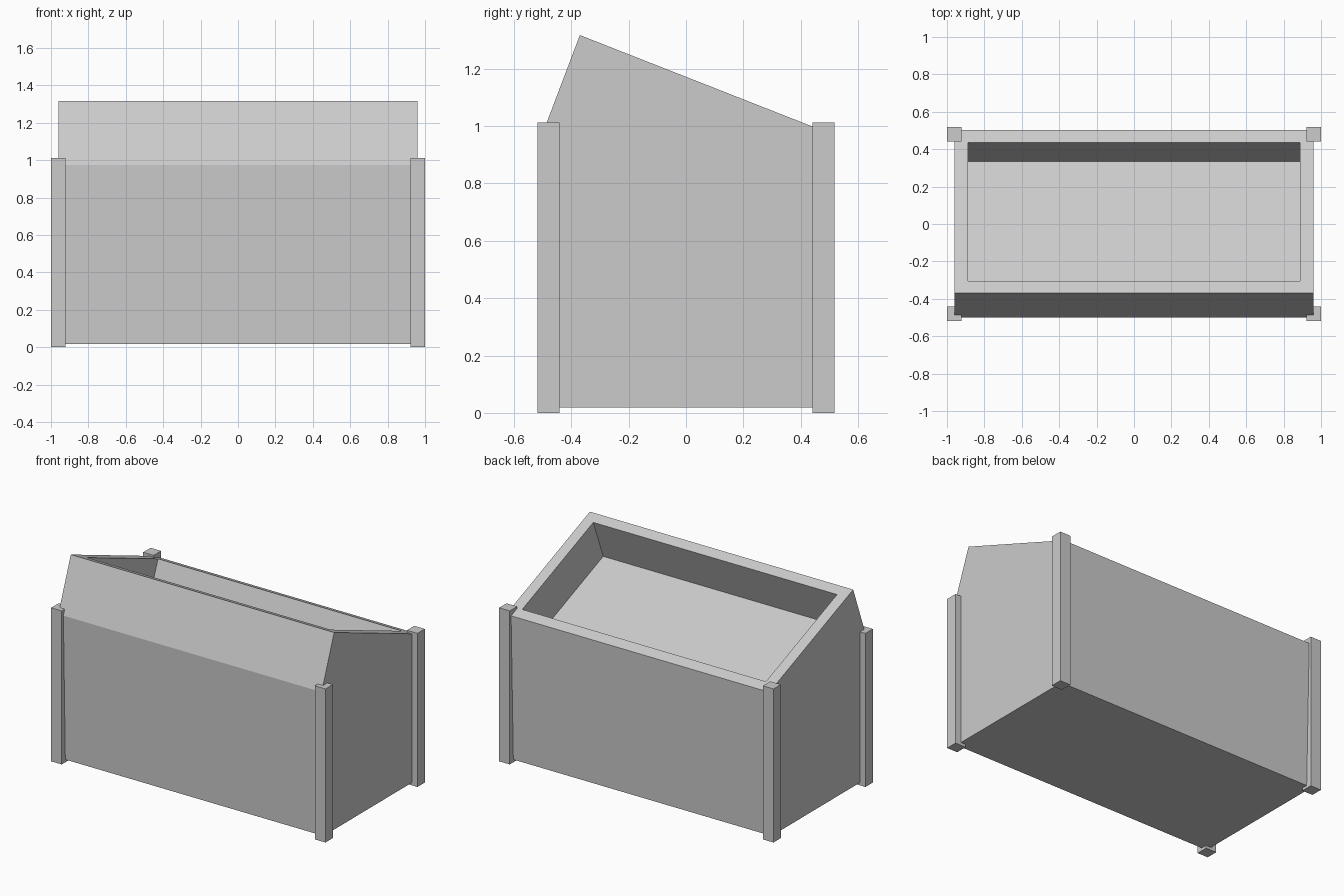
import bpy, bmesh
from mathutils import Vector

if "Cube" in bpy.data.objects:
    bpy.data.objects.remove(bpy.data.objects["Cube"], do_unlink=True)

grey = bpy.data.materials.new("plain grey")
grey.use_nodes = True
colour = (0.6, 0.6, 0.6, 1)
grey.diffuse_color = colour
grey.node_tree.nodes["Principled BSDF"].inputs["Base Color"].default_value = colour


def finish(name, bm):
    bmesh.ops.recalc_face_normals(bm, faces=bm.faces)
    mesh = bpy.data.meshes.new(name)
    bm.to_mesh(mesh)
    bm.free()
    mesh.materials.append(grey)
    ob = bpy.data.objects.new(name, mesh)
    bpy.context.collection.objects.link(ob)
    return ob


# Bin body: side profile extruded across x
HALF = 0.96
profile = [(-0.48, 0.018), (0.48, 0.018), (0.503, 0.974), (-0.37, 1.317), (-0.5, 0.974)]
bm = bmesh.new()
side = bm.faces.new([bm.verts.new((-HALF, y, z)) for y, z in profile])
ext = bmesh.ops.extrude_face_region(bm, geom=[side])
bmesh.ops.translate(bm, vec=(2 * HALF, 0, 0),
                    verts=[v for v in ext["geom"] if isinstance(v, bmesh.types.BMVert)])
bmesh.ops.recalc_face_normals(bm, faces=bm.faces)

# Tray sunk at right angles into the long sloping top
top = max(bm.faces, key=lambda f: f.normal.z)
normal = top.normal.copy()
bmesh.ops.inset_region(bm, faces=[top], thickness=0.0715, use_even_offset=True)
sunk = bmesh.ops.extrude_discrete_faces(bm, faces=[top])["faces"][0]
bmesh.ops.translate(bm, verts=sunk.verts, vec=normal * -0.283)
finish("bin_body", bm)

# Corner posts
W, H = 0.077, 1.012
for x_name, sx in (("right", -1), ("left", 1)):
    for y_name, sy in (("front", -1), ("back", 1)):
        bm = bmesh.new()
        bmesh.ops.create_cube(bm, size=1)
        bmesh.ops.scale(bm, vec=(W, W, H), verts=bm.verts)
        bmesh.ops.translate(bm, vec=Vector((sx * (1 - W / 2), sy * 0.479, H / 2)), verts=bm.verts)
        finish(f"{y_name}_{x_name}_post", bm)
